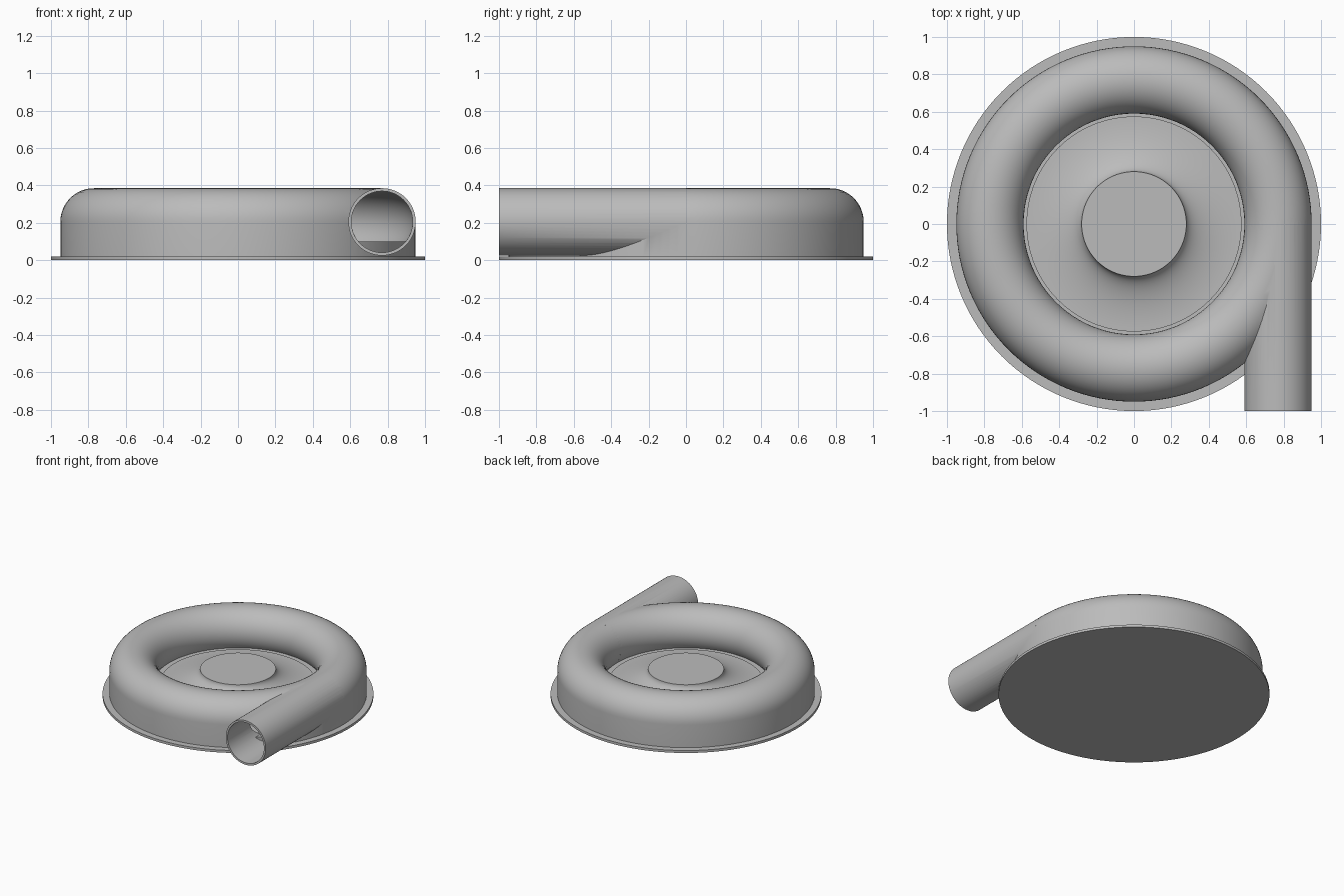
import bpy, bmesh, math
from mathutils import Matrix

old = bpy.data.objects.get("Cube")
if old:
    bpy.data.objects.remove(old, do_unlink=True)

RING, TUBE, WALL = 0.77, 0.18, 0.016   # scroll radius, tube radius, wall
MID, FLOOR = 0.205, 0.10               # tube centre height, scroll floor

grey = bpy.data.materials.new("plain grey")
grey.use_nodes = True
grey.diffuse_color = (0.5, 0.5, 0.5, 1)
grey.node_tree.nodes["Principled BSDF"].inputs["Base Color"].default_value = (0.5, 0.5, 0.5, 1)


def finish(name, bm):
    bmesh.ops.recalc_face_normals(bm, faces=bm.faces)
    mesh = bpy.data.meshes.new(name)
    bm.to_mesh(mesh)
    bm.free()
    mesh.materials.append(grey)
    ob = bpy.data.objects.new(name, mesh)
    bpy.context.collection.objects.link(ob)
    return ob


def lathe(name, profile, steps=128):
    """Revolve a closed (radius, height) outline around z."""
    bm = bmesh.new()
    verts = [bm.verts.new((r, 0, z)) for r, z in profile]
    edges = [bm.edges.new((verts[i], verts[(i + 1) % len(verts)])) for i in range(len(verts))]
    bmesh.ops.spin(bm, geom=verts + edges, cent=(0, 0, 0), axis=(0, 0, 1),
                   angle=math.tau, steps=steps, use_merge=True)
    bmesh.ops.remove_doubles(bm, verts=bm.verts, dist=1e-5)
    flat = [f for f in bm.faces if f.calc_area() < 1e-10]
    bmesh.ops.delete(bm, geom=flat, context='FACES')
    loose = [e for e in bm.edges if not e.link_faces]
    bmesh.ops.delete(bm, geom=loose, context='EDGES')
    return finish(name, bm)


def rod(name, radius, y0, y1):
    """Cylinder along y, in line with the scroll tube."""
    bm = bmesh.new()
    place = Matrix.Translation((RING, (y0 + y1) / 2, MID)) @ Matrix.Rotation(math.pi / 2, 4, 'X')
    bmesh.ops.create_cone(bm, cap_ends=True, segments=64, radius1=radius, radius2=radius,
                          depth=y1 - y0, matrix=place)
    return finish(name, bm)


def combine(ob, other, operation):
    mod = ob.modifiers.new(operation.lower(), 'BOOLEAN')
    mod.operation, mod.solver, mod.object = operation, 'EXACT', other
    bpy.context.view_layer.objects.active = ob
    bpy.ops.object.modifier_apply(modifier=mod.name)
    bpy.data.objects.remove(other, do_unlink=True)


def arc(radius, start, n=28):
    """Tube section from angle start over the top and down to the floor."""
    end = math.pi + math.asin((MID - FLOOR) / radius)
    return [(RING + radius * math.cos(a), MID + radius * math.sin(a))
            for a in (start + (end - start) * i / n for i in range(n + 1))]


# Scroll casing with its outlet pipe
casing = lathe("scroll_casing", [(0, 0.01), (0.95, 0.01)] + arc(TUBE, 0) + [(0, FLOOR)])
combine(casing, rod("outlet_pipe", TUBE, -1, 0), 'UNION')

# Hollow out the scroll and the pipe, keeping the raised floor
inner = TUBE - WALL
combine(casing, lathe("scroll_cavity", arc(inner, -math.asin((MID - FLOOR) / inner))), 'DIFFERENCE')
bore = rod("pipe_bore", inner, -1.05, 0.003)
slab = lathe("floor_slab", [(0, -0.5), (0.95, -0.5), (0.95, FLOOR), (0, FLOOR)])
combine(bore, slab, 'DIFFERENCE')
combine(casing, bore, 'DIFFERENCE')

# Base plate
base = lathe("base_plate", [(0, 0), (1, 0), (1, 0.02), (0, 0.02)])

# Central hub with a flared skirt
flare = [(0.575 - 0.295 * math.sin(a), 0.22 - 0.11 * math.cos(a))
         for a in (math.pi / 2 * i / 20 for i in range(21))]
hub = lathe("flared_hub", [(0, FLOOR - 0.01), (0.575, FLOOR - 0.01)] + flare + [(0, 0.22)])

bpy.ops.object.select_all(action='DESELECT')
for ob in (casing, base, hub):
    ob.select_set(True)
bpy.context.view_layer.objects.active = casing
bpy.ops.object.shade_smooth_by_angle(angle=math.radians(30))
